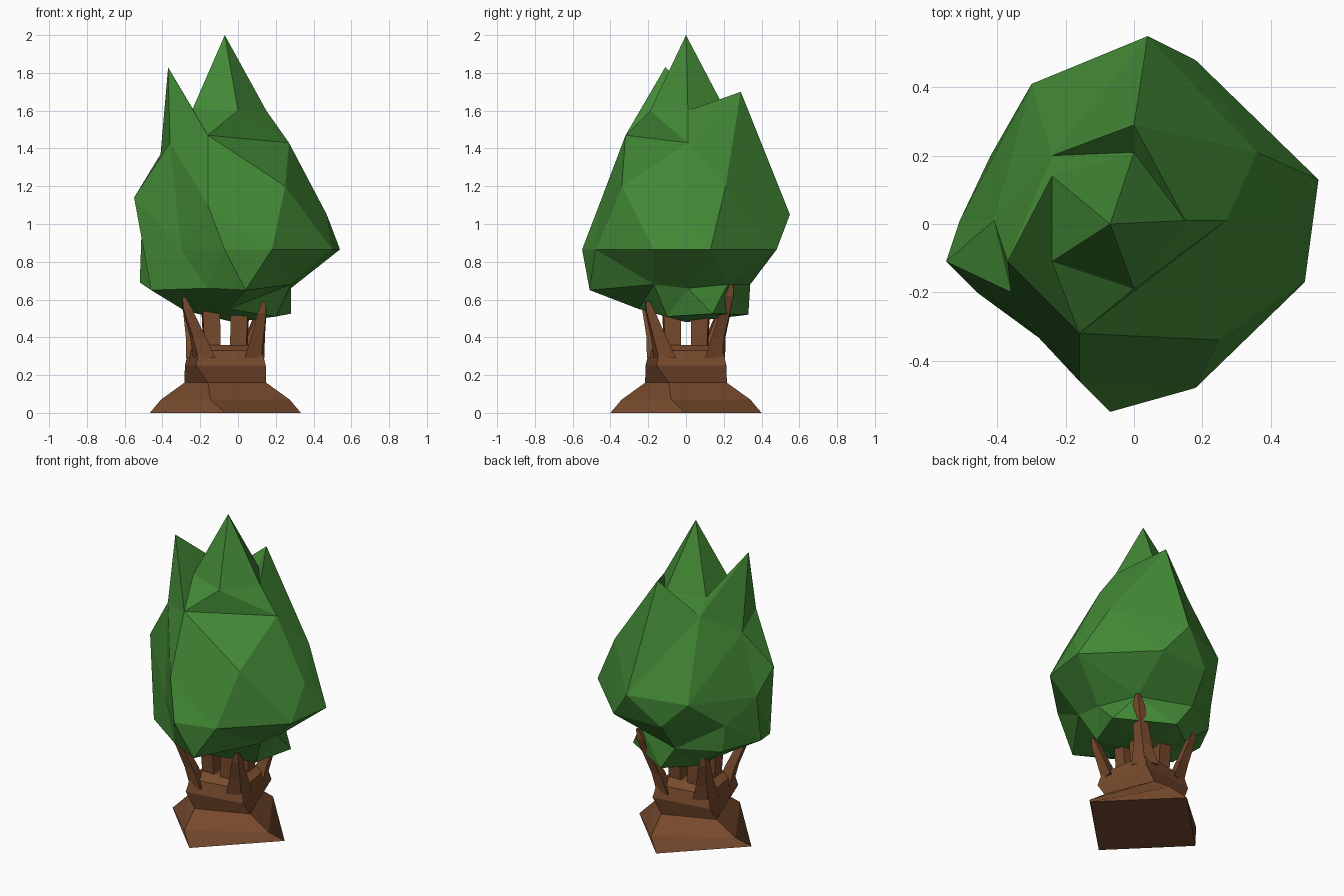
import bpy, bmesh
from math import atan2, cos, sin, pi, radians
from mathutils import Vector

if "Cube" in bpy.data.objects:
    bpy.data.objects.remove(bpy.data.objects["Cube"])


def material(name, rgb):
    m = bpy.data.materials.new(name)
    m.diffuse_color = (*rgb, 1)
    m.use_nodes = True
    m.node_tree.nodes["Principled BSDF"].inputs["Base Color"].default_value = m.diffuse_color
    return m


def finish(bm, name, mat):
    bmesh.ops.recalc_face_normals(bm, faces=bm.faces)
    me = bpy.data.meshes.new(name)
    bm.to_mesh(me)
    bm.free()
    me.materials.append(mat)
    ob = bpy.data.objects.new(name, me)
    bpy.context.collection.objects.link(ob)
    return ob


def angles(ring, cx=-0.03):
    """Unwrapped angle of each ring point, with the first repeated one turn later."""
    out = []
    for v in ring:
        a = atan2(v.co.y, v.co.x - cx)
        while out and a < out[-1]:
            a += 2 * pi
        out.append(a)
    return out + [out[0] + 2 * pi]


def zip_rings(bm, a, b):
    """Triangulate between two rings, always taking the shorter diagonal."""
    aa, ab = angles(a), angles(b)
    n, m = len(a), len(b)

    def cost(i, j):
        if i > n or j > m:
            return 1e9
        return (a[i % n].co - b[j % m].co).length + 0.15 * abs(aa[i] - ab[j])

    i = j = 0
    while i < n or j < m:
        p, q = a[i % n], b[j % m]
        if cost(i + 1, j) <= cost(i, j + 1):
            i += 1
            bm.faces.new((p, q, a[i % n]))
        else:
            j += 1
            bm.faces.new((p, q, b[j % m]))


def cap(bm, ring, point):
    c = bm.verts.new(point)
    for k in range(len(ring)):
        bm.faces.new((ring[k], ring[(k + 1) % len(ring)], c))


green = material("leaf_green", (0.055, 0.25, 0.036))
brown = material("bark_brown", (0.19, 0.07, 0.026))

# Canopy: faceted rings from the top cone down to the underside
rings = [
    [(.15, .01, 1.60), (0, .21, 1.60), (-.24, .14, 1.60), (-.24, -.11, 1.61), (0, -.19, 1.60)],
    [(.27, .01, 1.43), (0, .29, 1.70), (-.24, .20, 1.50), (-.37, -.11, 1.83), (-.16, -.32, 1.47)],
    [(.47, .01, 1.05), (.36, .21, 1.20), (.04, .55, 1.05), (-.30, .41, 1.02),
     (-.41, .01, 1.37), (-.36, -.20, 1.43), (-.16, -.46, 1.10), (.25, -.34, 1.20)],
    [(.54, .13, .865), (.18, .48, .865), (-.15, .47, .865), (-.42, .20, .84), (-.51, .01, .98),
     (-.55, -.11, 1.14), (-.30, -.31, .865), (-.07, -.55, .865), (.18, -.48, .865), (.50, -.17, .865)],
    [(.28, .01, .66), (.16, .22, .68), (-.16, .34, .68), (-.40, .20, .67),
     (-.52, -.02, .69), (-.46, -.20, .65), (-.16, -.42, .66), (.04, -.51, .65), (.28, -.17, .68)],
    [(.28, .14, .525), (-.05, .33, .52), (-.22, .20, .53), (-.28, -.06, .54), (-.05, -.25, .55), (.20, -.10, .51)],
]
bm = bmesh.new()
loops = [[bm.verts.new(p) for p in r] for r in rings]
for upper, lower in zip(loops, loops[1:]):
    zip_rings(bm, upper, lower)
cap(bm, loops[0], (-.07, 0, 2.0))
cap(bm, loops[-1], (-.02, 0, .48))
finish(bm, "canopy", green)

# Trunk: twisting four-sided column with a flared foot and a sunken rim
CX = -.067


def corner(k, radius, twist, z):
    a = k * pi / 2 - radians(twist)
    return Vector((CX + radius * cos(a), radius * sin(a), z))


bm = bmesh.new()
prev = None
for radius, twist, z in [(.40, 0, 0), (.35, 13, .07), (.235, 23, .16), (.265, 36, .25),
                         (.24, 36, .33), (.16, 40, .36)]:
    ring = [bm.verts.new(corner(k, radius, twist, z)) for k in range(4)]
    if prev:
        for k in range(4):
            bm.faces.new((prev[k], prev[(k + 1) % 4], ring[(k + 1) % 4], ring[k]))
    else:
        bm.faces.new(ring)
    prev = ring
bm.faces.new(prev)
finish(bm, "trunk", brown)


# Branches: tapered four-sided limbs through a few points
def branch(name, path, out):
    side = Vector((-out.y, out.x, 0))
    bm = bmesh.new()
    prev = None
    for p, width, depth in path:
        ring = [bm.verts.new(p + side * width * s + out * depth * d)
                for s, d in ((-1, 0), (0, 1), (1, 0), (0, -1))]
        if prev:
            for k in range(4):
                bm.faces.new((prev[k], prev[(k + 1) % 4], ring[(k + 1) % 4], ring[k]))
        else:
            bm.faces.new(ring)
        prev = ring
    bm.faces.new(prev)
    finish(bm, name, brown)


for k, (top, reach) in enumerate([(.59, .29), (.68, .34), (.61, .30), (.61, .31)]):
    out = (corner(k, 1, 42, 0) - Vector((CX, 0, 0)))
    branch("corner_branch", [(corner(k, .19, 36, .29), .08, .05),
                             (corner(k, .225, 40, .40), .055, .04),
                             (corner(k, reach - .02, 44, top - .06), .035, .03),
                             (corner(k, reach, 45, top), .015, .012)], out)
    branch("inner_branch", [(corner(k, .10, 45, .33), .065, .055),
                            (corner(k, .11, 45, .56), .07, .06)],
           corner(k, 1, 45, 0) - Vector((CX, 0, 0)))
